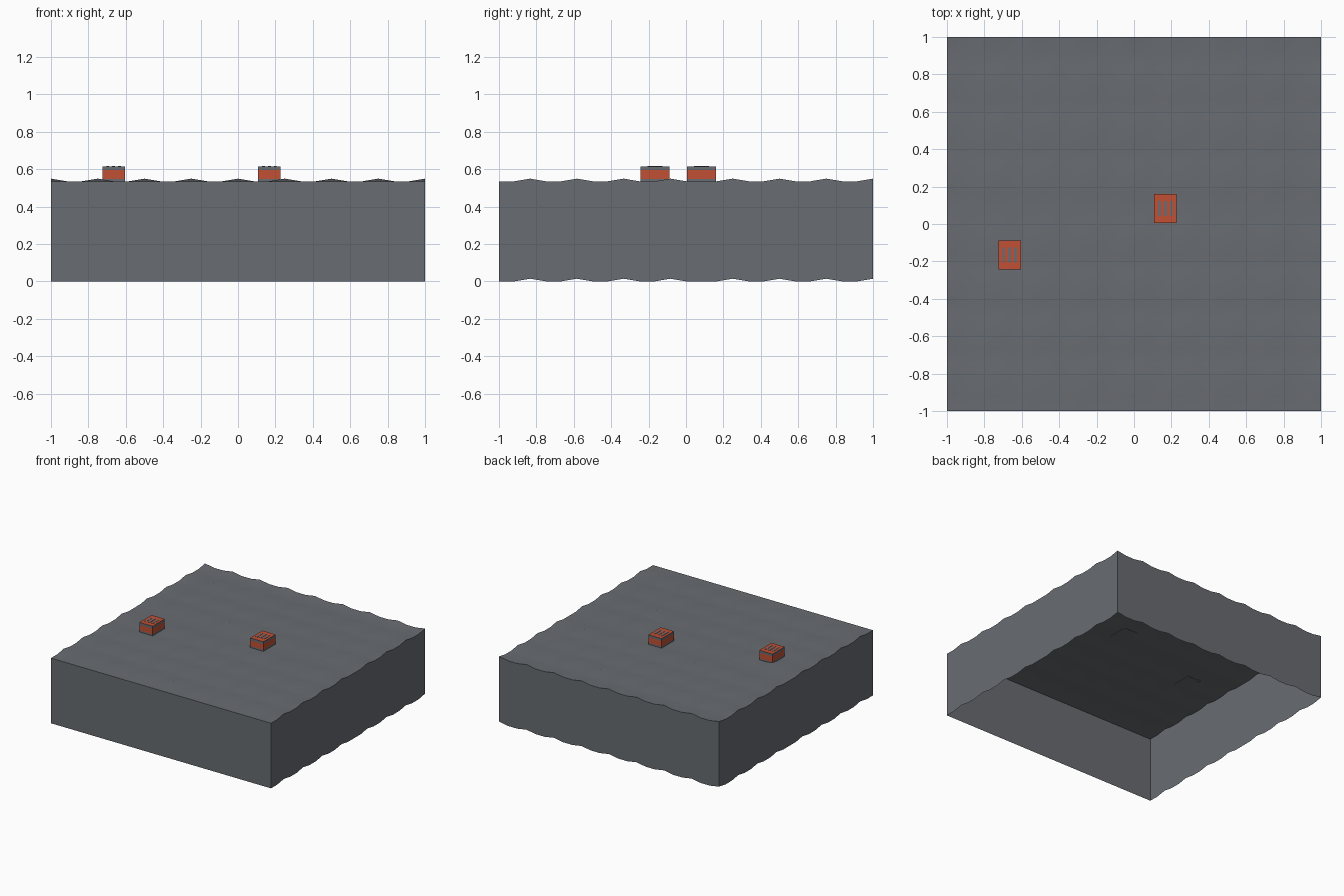
import bpy, bmesh

if "Cube" in bpy.data.objects:
    bpy.data.objects.remove(bpy.data.objects["Cube"], do_unlink=True)

CELLS = 24
DEPTH = 0.535
BUMP = 0.014


def material(name, rgb):
    mat = bpy.data.materials.new(name)
    mat.use_nodes = True
    colour = (*rgb, 1)
    mat.diffuse_color = colour
    mat.node_tree.nodes["Principled BSDF"].inputs["Base Color"].default_value = colour
    return mat


grey = material("slate grey", (0.14, 0.15, 0.165))
red = material("brick red", (0.54, 0.08, 0.035))


def finish(name, bm, mats):
    mesh = bpy.data.meshes.new(name)
    bm.to_mesh(mesh)
    bm.free()
    obj = bpy.data.objects.new(name, mesh)
    bpy.context.collection.objects.link(obj)
    for mat in mats:
        mesh.materials.append(mat)
    return obj


def ripple(x, y):
    """Small regular bumps, one in every three grid points."""
    i = round((x + 1) * CELLS / 2)
    j = round((y + 1) * CELLS / 2)
    crest = j % 3 == 2 if j < CELLS / 2 else (j % 3 == 0 and j > CELLS / 2)
    return BUMP if i % 3 == 0 and crest else 0


# Rippled ground with a hanging skirt, open underneath
bm = bmesh.new()
bmesh.ops.create_grid(bm, x_segments=CELLS, y_segments=CELLS, size=1)
for v in bm.verts:
    v.co.z = DEPTH + ripple(v.co.x, v.co.y)
rim = [e for e in bm.edges if e.is_boundary]
skirt = bmesh.ops.extrude_edge_only(bm, edges=rim)["geom"]
for v in skirt:
    if isinstance(v, bmesh.types.BMVert):
        v.co.z -= DEPTH
bmesh.ops.recalc_face_normals(bm, faces=bm.faces)
ground = finish("ground_block", bm, [grey])
bpy.context.view_layer.objects.active = ground
ground.select_set(True)
bpy.ops.object.shade_smooth_by_angle()
ground.select_set(False)


def add_box(bm, centre, size):
    made = bmesh.ops.create_cube(bm, size=1)["verts"]
    for v in made:
        v.co = [c + p * s for c, p, s in zip(centre, v.co, size)]


# Vent boxes: banded sides, red lid and three grey slots
def vent_box(name, x, y):
    bm = bmesh.new()
    low, high = DEPTH - 0.002, 0.614
    add_box(bm, (x, y, (low + high) / 2), (0.12, 0.157, high - low))
    for z in (0.548, 0.594):
        bmesh.ops.bisect_plane(bm, geom=bm.verts[:] + bm.edges[:] + bm.faces[:],
                               plane_co=(0, 0, z), plane_no=(0, 0, 1))
    for f in bm.faces:
        z = f.calc_center_median().z
        f.material_index = 1 if 0.548 < z < 0.594 or f.normal.z > 0.5 else 0
    finish(name, bm, [grey, red])

    bm = bmesh.new()
    for dx in (-0.031, 0, 0.031):
        add_box(bm, (x + dx, y, high), (0.015, 0.08, 0.004))
    finish(name + "_slots", bm, [grey])


vent_box("right_vent_box", -0.665, -0.166)
vent_box("left_vent_box", 0.168, 0.083)
